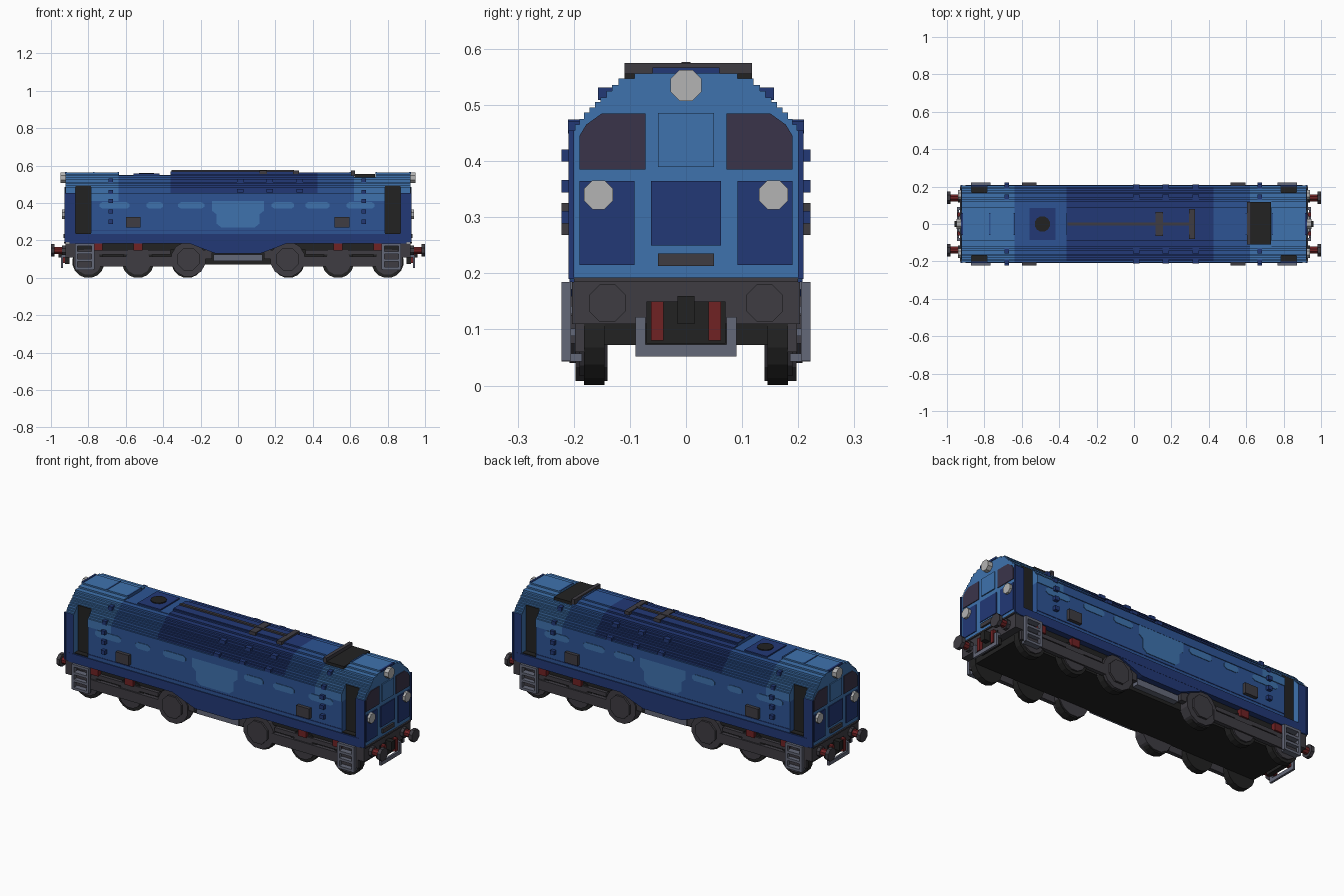
import bpy, bmesh, math
from mathutils import Vector

cube = bpy.data.objects.get("Cube")
if cube:
    bpy.data.objects.remove(cube, do_unlink=True)


def material(name, rgb):
    lin = [((c / 255 + 0.055) / 1.055) ** 2.4 if c > 10 else c / 255 / 12.92 for c in rgb]
    m = bpy.data.materials.new(name)
    m.use_nodes = True
    m.diffuse_color = (*lin, 1)
    m.node_tree.nodes["Principled BSDF"].inputs["Base Color"].default_value = (*lin, 1)
    return m


NAVY = material("navy", (34, 56, 118))
MID = material("mid_blue", (45, 84, 148))
LIGHT = material("light_blue", (62, 114, 174))
BLACK = material("black", (34, 34, 34))
DARK = material("charcoal", (62, 60, 66))
GREY = material("steel_grey", (100, 104, 120))
GLASS = material("window_glass", (58, 52, 74))
RED = material("dark_red", (112, 34, 36))
LAMP = material("lamp_white", (180, 180, 180))


def finish(name, bm, mats, rule=None):
    bmesh.ops.recalc_face_normals(bm, faces=bm.faces)
    if rule:
        for f in bm.faces:
            f.material_index = rule(f.calc_center_median(), f.normal)
    me = bpy.data.meshes.new(name)
    bm.to_mesh(me)
    bm.free()
    for m in mats:
        me.materials.append(m)
    ob = bpy.data.objects.new(name, me)
    bpy.context.collection.objects.link(ob)
    return ob


def box(name, x, y, z, mat):
    bm = bmesh.new()
    bmesh.ops.create_cube(bm, size=1)
    for v in bm.verts:
        v.co = [r[0] + (c + 0.5) * (r[1] - r[0]) for r, c in zip((x, y, z), v.co)]
    return finish(name, bm, [mat])


def prism(name, pts, axis, a, b, mats, rule=None):
    """Extrude a 2D outline along x (pts = y,z), y (pts = x,z) or z (pts = x,y)."""
    def place(p, t):
        return {"x": (t, *p), "y": (p[0], t, p[1]), "z": (*p, t)}[axis]
    bm = bmesh.new()
    lo = [bm.verts.new(place(p, a)) for p in pts]
    hi = [bm.verts.new(place(p, b)) for p in pts]
    bm.faces.new(lo)
    bm.faces.new(hi)
    n = len(pts)
    for i in range(n):
        bm.faces.new((lo[i], lo[(i + 1) % n], hi[(i + 1) % n], hi[i]))
    return finish(name, bm, mats, rule)


def disc(name, c, r, axis, a, b, mat, n=12):
    pts = [(c[0] + r * math.cos(2 * math.pi * (i + 0.5) / n),
            c[1] + r * math.sin(2 * math.pi * (i + 0.5) / n)) for i in range(n)]
    return prism(name, pts, axis, a, b, [mat])


# Stepped roof: (half width, top height) of each step
STEPS = [(0.207, 0.455), (0.198, 0.465), (0.19, 0.475), (0.182, 0.487), (0.172, 0.496),
         (0.162, 0.505), (0.152, 0.513), (0.142, 0.525), (0.132, 0.536), (0.12, 0.547),
         (0.092, 0.556), (0.06, 0.564)]


def hull(name, x0, x1, zlo, mats, rule=None, cap=1.0, maxw=1.0):
    half, z = [], zlo
    for w, top in STEPS:
        if z >= cap:
            break
        half += [(min(w, maxw), z), (min(w, maxw), min(top, cap))]
        z = top
    # Drop points repeated by the width limit
    half = [p for i, p in enumerate(half) if i == 0 or p != half[i - 1]]
    return prism(name, half + [(-y, q) for y, q in reversed(half)], "x", x0, x1, mats, rule)


# Hull sections along the length
hull("roof_rear_light", -0.785, -0.64, 0.41, [LIGHT])
hull("roof_fan_section", -0.64, -0.36, 0.41, [MID], cap=0.55)
hull("roof_engine_section", -0.36, 0.425, 0.41, [MID, NAVY], lambda c, n: int(c.z > 0.458 and abs(n.x) < 0.5))
hull("roof_front_section", 0.425, 0.62, 0.41, [MID])
hull("roof_vent_section", 0.62, 0.735, 0.41, [LIGHT], cap=0.54)
hull("roof_front_light", 0.735, 0.785, 0.41, [LIGHT])
box("side_panels", (-0.785, 0.785), (-0.203, 0.203), (0.235, 0.41), MID)
box("sill", (-0.9, 0.9), (-0.208, 0.208), (0.185, 0.235), NAVY)

# Roof equipment
box("engine_roof_cap", (-0.36, 0.30), (-0.055, 0.055), (0.56, 0.569), NAVY)
box("fan_base", (-0.56, -0.42), (-0.085, 0.085), (0.545, 0.557), NAVY)
disc("fan", (-0.49, 0), 0.042, "z", 0.55, 0.562, BLACK)
box("roof_vent", (0.622, 0.732), (-0.11, 0.118), (0.53, 0.556), BLACK)
box("vent_lip", (0.605, 0.625), (-0.11, 0.118), (0.545, 0.575), DARK)
box("roof_rail", (-0.355, 0.30), (-0.008, 0.008), (0.56, 0.577), DARK)
box("roof_bar_short", (0.115, 0.155), (-0.065, 0.065), (0.55, 0.574), DARK)
box("roof_bar_long", (0.295, 0.325), (-0.08, 0.08), (0.55, 0.574), DARK)
for x in (-0.77, -0.64, 0.60, 0.74):
    box("roof_seam", (x - 0.004, x + 0.004), (-0.06, 0.06), (0.55, 0.567), MID)

# Details on both long sides
PILLS = [(-0.74, -0.58), (-0.49, -0.40), (-0.32, -0.18), (0.18, 0.30), (0.36, 0.49), (0.58, 0.73)]
for s in (-1, 1):
    def side(a, b):
        return tuple(sorted((s * a, s * b)))

    # Painted light patches
    for a, b in PILLS:
        prism("light_patch", [(a, 0.38), (a + 0.015, 0.37), (b - 0.015, 0.37), (b, 0.38), (b, 0.395),
                              (b - 0.015, 0.405), (a + 0.015, 0.405), (a, 0.395)],
              "y", s * 0.2, s * 0.206, [LIGHT])
    prism("light_centre_patch", [(-0.14, 0.41), (-0.14, 0.36), (-0.115, 0.34), (-0.115, 0.29), (-0.09, 0.27),
                                 (0.09, 0.27), (0.115, 0.29), (0.115, 0.34), (0.14, 0.36), (0.14, 0.41)],
          "y", s * 0.2, s * 0.206, [LIGHT])
    box("panel_seam", (-0.785, 0.785), side(0.2, 0.205), (0.252, 0.257), NAVY)
    prism("belly_skirt", [(-0.30, 0.20), (-0.20, 0.16), (-0.12, 0.13), (0.12, 0.13), (0.20, 0.16), (0.30, 0.20)],
          "y", s * 0.16, s * 0.207, [NAVY])
    # Steps, roof lugs and equipment boxes
    for x in (-0.68, 0.672):
        for z, y in ((0.30, 0.222), (0.355, 0.222), (0.41, 0.222), (0.46, 0.21), (0.52, 0.157)):
            box("side_step", (x - 0.012, x + 0.012), side(y - 0.03, y), (z - 0.011, z + 0.011), NAVY)
    for x in (0.012, 0.17, 0.33):
        for z, y in ((0.465, 0.21), (0.52, 0.157)):
            box("roof_lug", (x - 0.018, x + 0.018), side(y - 0.03, y), (z - 0.009, z + 0.009), NAVY)
    for x in (-0.56, 0.555):
        box("equipment_box", (x - 0.04, x + 0.04), side(0.19, 0.222), (0.268, 0.325), DARK)
    # Running gear
    for e in (-1, 1):
        def lengthwise(a, b):
            return tuple(sorted((e * a, e * b)))
        for x in (0.80, 0.535, 0.27):
            disc("wheel", (e * x, 0.085), 0.086, "y", s * 0.145, s * 0.182, BLACK, 16)
            disc("wheel_face", (e * x, 0.085), 0.07, "y", s * 0.18, s * 0.19, DARK)
        disc("drum", (e * 0.265, 0.1), 0.095, "y", s * 0.14, s * 0.197, DARK)
        disc("drum_cap", (e * 0.265, 0.1), 0.065, "y", s * 0.19, s * 0.208, DARK, 8)
        box("bogie_frame", lengthwise(0.34, 0.88), side(0.175, 0.198), (0.06, 0.115), DARK)
        box("bogie_upper_bar", lengthwise(0.36, 0.86), side(0.165, 0.19), (0.125, 0.148), DARK)
        box("bogie_tie", lengthwise(0.14, 0.2), side(0.16, 0.19), (0.10, 0.15), DARK)
        for x in (0.535, 0.75):
            box("spring", lengthwise(x - 0.025, x + 0.025), side(0.16, 0.2), (0.145, 0.187), RED)
        # Cab ladder
        for x in (0.775, 0.865):
            box("ladder_post", lengthwise(x - 0.007, x + 0.007), side(0.205, 0.222), (0.045, 0.185), GREY)
        for z in (0.05, 0.095, 0.135, 0.178):
            box("ladder_rung", lengthwise(0.775, 0.865), side(0.185, 0.222), (z - 0.007, z + 0.007), GREY)
    box("tank_side", (-0.13, 0.13), side(0.13, 0.18), (0.09, 0.125), GREY)

# Underframe
box("underframe", (-0.88, 0.88), (-0.146, 0.146), (0.072, 0.19), BLACK)
box("floor_edge", (-0.87, 0.87), (-0.175, 0.175), (0.15, 0.19), BLACK)

# Both cab ends
for e in (-1, 1):
    def rng(a, b):
        return tuple(sorted((e * a, e * b)))

    hull("cab_end", e * 0.87, e * 0.922, 0.188, [LIGHT, NAVY], lambda c, n: int(abs(n.y) > 0.5 and c.z < 0.46))
    hull("doorway_hood", e * 0.785, e * 0.87, 0.235, [LIGHT], maxw=0.165)
    box("doorway", rng(0.785, 0.87), (-0.17, 0.17), (0.235, 0.494), BLACK)
    box("doorway_floor", rng(0.785, 0.87), (-0.2, 0.2), (0.23, 0.24), BLACK)
    box("roof_lip", rng(0.915, 0.926), (-0.06, 0.06), (0.556, 0.567), NAVY)
    box("door_plate", rng(0.92, 0.928), (-0.05, 0.05), (0.39, 0.486), LIGHT)
    box("nose_panel", rng(0.92, 0.926), (-0.062, 0.062), (0.25, 0.365), NAVY)
    box("nose_strip", rng(0.92, 0.932), (-0.05, 0.05), (0.213, 0.235), DARK)
    box("nose_ledge", rng(0.92, 0.93), (-0.2, 0.2), (0.185, 0.193), DARK)
    disc("top_lamp", (0, 0.535), 0.03, "x", e * 0.915, e * 0.948, LAMP, 8)
    # Coupling, hook and guard frame
    box("buffer_beam", rng(0.86, 0.922), (-0.203, 0.203), (0.11, 0.185), DARK)
    box("coupling_plate", rng(0.90, 0.926), (-0.07, 0.07), (0.075, 0.15), BLACK)
    box("hook", rng(0.92, 0.96), (-0.015, 0.015), (0.11, 0.16), BLACK)
    box("guard_bottom", rng(0.935, 0.947), (-0.09, 0.09), (0.052, 0.073), GREY)
    for s in (-1, 1):
        def across(a, b):
            return tuple(sorted((s * a, s * b)))
        prism("cab_window", [(s * y, z) for y, z in ((0.072, 0.385), (0.19, 0.385), (0.19, 0.445),
                             (0.178, 0.465), (0.15, 0.485), (0.072, 0.485))], "x", e * 0.92, e * 0.926, [GLASS])
        box("side_panel_plate", rng(0.92, 0.926), across(0.092, 0.19), (0.215, 0.365), NAVY)
        box("corner_pillar", rng(0.918, 0.928), across(0.2, 0.209), (0.19, 0.455), NAVY)
        disc("head_lamp", (s * 0.156, 0.34), 0.028, "x", e * 0.918, e * 0.94, LAMP, 8)
        disc("buffer_stem", (s * 0.14, 0.147), 0.02, "x", e * 0.915, e * 0.98, RED, 8)
        disc("buffer_collar", (s * 0.14, 0.147), 0.028, "x", e * 0.915, e * 0.94, DARK, 8)
        disc("buffer_head", (s * 0.14, 0.147), 0.036, "x", e * 0.98, e * 1.0, DARK, 8)
        box("guard_post", rng(0.935, 0.947), across(0.072, 0.09), (0.052, 0.122), GREY)
        box("guard_bracket", rng(0.90, 0.947), across(0.075, 0.09), (0.11, 0.122), GREY)
        box("brake_hose", rng(0.92, 0.945), across(0.04, 0.062), (0.08, 0.15), RED)
